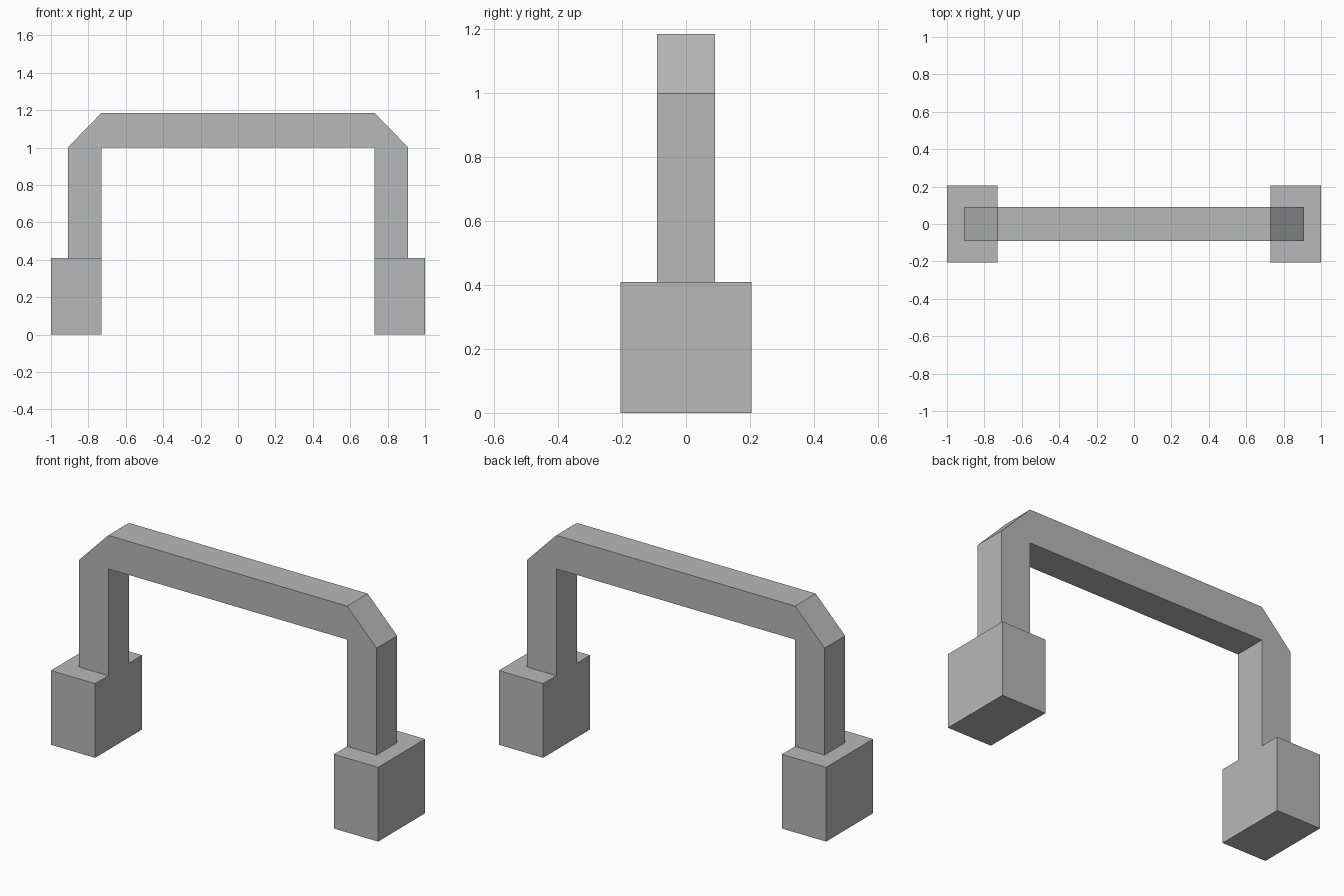
import bpy
import bmesh

cube = bpy.data.objects.get("Cube")
if cube:
    bpy.data.objects.remove(cube, do_unlink=True)

GREY = (0.48, 0.48, 0.48, 1.0)
mat = bpy.data.materials.new("plain grey")
mat.use_nodes = True
mat.diffuse_color = GREY
mat.node_tree.nodes["Principled BSDF"].inputs["Base Color"].default_value = GREY

INNER, OUTER = 0.73, 0.91        # leg faces in x
BASE_TOP, BEAM_LOW, BEAM_TOP = 0.41, 1.0, 1.185


def extrude_profile(name, profile, half_depth):
    """Extrude an x-z outline along y into a flat-shaded solid."""
    bm = bmesh.new()
    face = bm.faces.new([bm.verts.new((x, -half_depth, z)) for x, z in profile])
    result = bmesh.ops.extrude_face_region(bm, geom=[face])
    moved = [v for v in result["geom"] if isinstance(v, bmesh.types.BMVert)]
    bmesh.ops.translate(bm, verts=moved, vec=(0, 2 * half_depth, 0))
    bmesh.ops.recalc_face_normals(bm, faces=bm.faces)
    mesh = bpy.data.meshes.new(name)
    bm.to_mesh(mesh)
    bm.free()
    mesh.materials.append(mat)
    obj = bpy.data.objects.new(name, mesh)
    bpy.context.collection.objects.link(obj)
    return obj


# Arch: two legs and a crossbeam with chamfered outer corners
half = [(INNER, BEAM_LOW), (INNER, BASE_TOP), (OUTER, BASE_TOP),
        (OUTER, BEAM_LOW), (INNER, BEAM_TOP)]
mirrored = [(-x, z) for x, z in reversed(half)]
extrude_profile("arch", half + mirrored, 0.09)

# Foot blocks, flush with the inner leg faces
for name, side in (("left_foot", 1), ("right_foot", -1)):
    block = [(INNER, 0), (1, 0), (1, BASE_TOP), (INNER, BASE_TOP)]
    extrude_profile(name, [(side * x, z) for x, z in block], 0.205)
